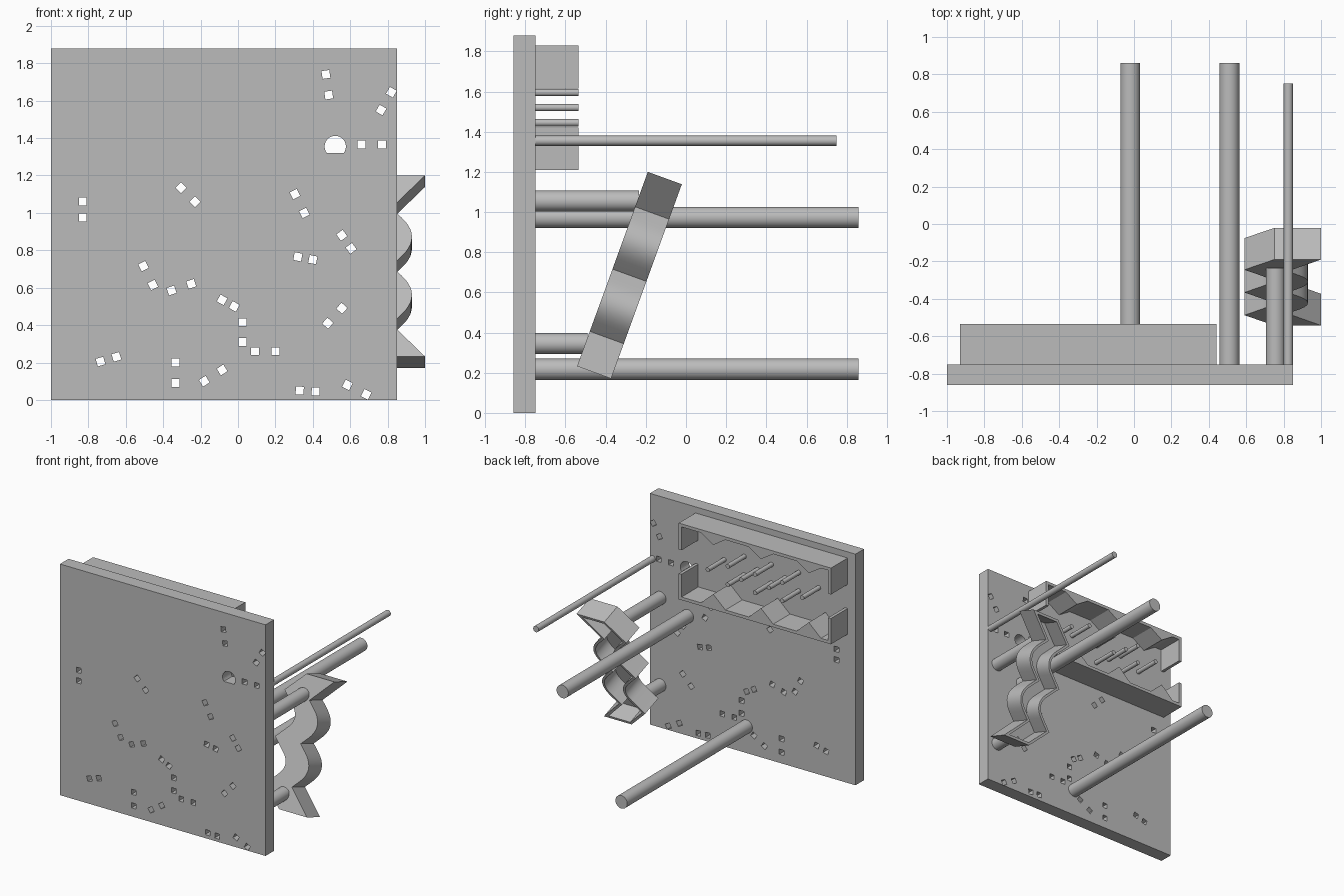
import bpy, bmesh, math
from mathutils import Vector, Matrix

cube = bpy.data.objects.get("Cube")
if cube:
    bpy.data.objects.remove(cube, do_unlink=True)

grey = bpy.data.materials.new("plain grey")
grey.use_nodes = True
shade = (0.5, 0.5, 0.5, 1)
grey.diffuse_color = shade
grey.node_tree.nodes["Principled BSDF"].inputs["Base Color"].default_value = shade

PLATE_FRONT, PLATE_BACK = -0.86, -0.75
TRAY_BACK = -0.535


def make_object(name, bm):
    """Turn a bmesh into a grey object with sharp edges kept."""
    bmesh.ops.recalc_face_normals(bm, faces=bm.faces)
    mesh = bpy.data.meshes.new(name)
    bm.to_mesh(mesh)
    bm.free()
    mesh.materials.append(grey)
    obj = bpy.data.objects.new(name, mesh)
    bpy.context.collection.objects.link(obj)
    return obj


def smooth(obj):
    bpy.ops.object.select_all(action="DESELECT")
    obj.select_set(True)
    bpy.context.view_layer.objects.active = obj
    bpy.ops.object.shade_smooth_by_angle()


def extrude_profile(bm, points, direction):
    """Extrude a closed outline; return the face at the far end."""
    face = bm.faces.new([bm.verts.new(p) for p in points])
    result = bmesh.ops.extrude_face_region(bm, geom=[face], use_keep_orig=True)
    verts = [g for g in result["geom"] if isinstance(g, bmesh.types.BMVert)]
    far = [g for g in result["geom"] if isinstance(g, bmesh.types.BMFace)][0]
    bmesh.ops.translate(bm, verts=verts, vec=direction)
    return far


def prism(bm, outline, y_start, y_end):
    """Extrude an x, z outline along y."""
    points = [(x, y_start, z) for x, z in outline]
    return extrude_profile(bm, points, Vector((0, y_end - y_start, 0)))


def rod(name, x, z, radius, y_end, sides=32):
    bm = bmesh.new()
    y_start = PLATE_BACK - 0.01
    turn = Matrix.Rotation(math.pi / 2, 4, "X")
    place = Matrix.Translation((x, (y_start + y_end) / 2, z)) @ turn
    bmesh.ops.create_cone(bm, cap_ends=True, segments=sides, radius1=radius,
                          radius2=radius, depth=y_end - y_start, matrix=place)
    smooth(make_object(name, bm))


# Back plate
bm = bmesh.new()
prism(bm, [(-1, 0), (0.85, 0), (0.85, 1.88), (-1, 1.88)], PLATE_FRONT, PLATE_BACK)
plate = make_object("back_plate", bm)

# Square wire holes: each row is a pair of holes, in hundredths of a unit
hole_pairs = [
    (47, 174, 48.5, 163), (82, 164.5, 76.5, 155), (66, 136.5, 77, 136.5),
    (-83, 106, -83, 97.5), (-30.5, 113.5, -23, 106), (30.5, 110, 35.5, 100),
    (55.5, 88, 60.5, 81), (32, 76.5, 40, 75), (-50.5, 71.5, -45.5, 61.5),
    (-35.5, 58.5, -25, 62), (-8.5, 53.5, -2, 50), (2.5, 41.5, 2.5, 31),
    (9, 26, 20, 26), (55.5, 49, 48, 41), (-73.5, 20.5, -65, 23),
    (-33.5, 20, -33.5, 9), (-18, 10, -8.5, 16), (33, 5, 41.5, 4.5),
    (58.5, 8, 68.5, 3),
]
HOLE = 0.021
cut = bmesh.new()
for pair in hole_pairs:
    first, second = Vector(pair[:2]) / 100, Vector(pair[2:]) / 100
    along = (second - first).normalized() * HOLE
    across = Vector((-along.y, along.x))
    for c in (first, second):
        square = [c - along - across, c + along - across,
                  c + along + across, c - along + across]
        prism(cut, square, PLATE_FRONT - 0.1, PLATE_BACK + 0.1)

# D-shaped hole with a flat bottom
radius, drop = 0.057, math.asin(0.035 / 0.057)
arc = []
for i in range(25):
    angle = -drop + (math.pi + 2 * drop) * i / 24
    arc.append((0.52 + radius * math.cos(angle), 1.355 + radius * math.sin(angle)))
prism(cut, arc, PLATE_FRONT - 0.1, PLATE_BACK + 0.1)
cutter = make_object("hole_cutter", cut)
cutter.hide_render = True
cutter.hide_viewport = True
boolean = plate.modifiers.new("holes", "BOOLEAN")
boolean.operation = "DIFFERENCE"
boolean.solver = "EXACT"
boolean.object = cutter

# Bake the holes and drop the cutter
bpy.context.view_layer.update()
graph = bpy.context.evaluated_depsgraph_get()
holed = bpy.data.meshes.new_from_object(plate.evaluated_get(graph))
plate.modifiers.clear()
plate.data = holed
bpy.data.objects.remove(cutter, do_unlink=True)

# Long and short rods
rod("long_rod_lower", -0.02, 0.217, 0.053, 0.86)
rod("long_rod_upper", 0.51, 0.973, 0.053, 0.86)
rod("thin_rod", 0.825, 1.355, 0.025, 0.75)
rod("short_rod_upper", 0.757, 1.055, 0.052, -0.235)
rod("short_rod_lower", 0.757, 0.345, 0.052, -0.49)


# Two C-shaped halves of the rear frame, with triangular ridges inside
def frame_half(name, outer, tip, ridge):
    left, right, wall = -0.93, 0.44, 0.025
    inward = 1 if tip > outer else -1
    inner = outer + inward * wall
    outline = [(left, outer), (right, outer), (right, tip),
               (right - wall, tip), (right - wall, inner)]
    for x in (0.13, -0.30, -0.73):
        outline += [(x + 0.11, inner), (x, inner + inward * ridge), (x - 0.11, inner)]
    outline += [(left + wall, inner), (left + wall, tip), (left, tip)]
    bm = bmesh.new()
    prism(bm, outline, PLATE_BACK - 0.005, TRAY_BACK)
    make_object(name, bm)


frame_half("frame_upper", 1.83, 1.615, 0.07)
frame_half("frame_lower", 1.21, 1.42, 0.10)

# Staggered pegs inside the frame
peg_rows = {1.595: (0, -0.245, -0.49), 1.52: (0.18, -0.12, -0.37, -0.67),
            1.445: (0, -0.245, -0.49)}
for z, row in peg_rows.items():
    for x in row:
        rod("peg", x, z, 0.018, TRAY_BACK, 16)


# Tilted wavy channel: outline in x and distance down its slope
def rounded_peak(a, b, apex_x, soften):
    """Curve that rounds the corner between two valleys."""
    apex = Vector((apex_x, (a[1] + b[1]) / 2))
    share = soften / abs(apex_x - a[0])
    start, end = apex.lerp(Vector(a), share), apex.lerp(Vector(b), share)
    steps = [i / 10 for i in range(11)]
    return [start.lerp(apex, t).lerp(apex.lerp(end, t), t) for t in steps]


def wavy_side(valleys, apex_x, soften):
    points = [valleys[0]]
    for a, b in zip(valleys, valleys[1:]):
        points += rounded_peak(a, b, apex_x, soften) + [b]
    return points


LENGTH = 1.03
right_side = wavy_side([(0.82, s) for s in (0.185, 0.515, 0.845)], 0.985, 0.11)
left_side = wavy_side([(0.59, s) for s in (0.87, 0.515, 0.16)], 0.765, 0.08)
outline = ([(1, 0)] + right_side + [(1, LENGTH), (0.75, LENGTH)]
           + left_side + [(0.75, 0)])
tilt = math.radians(20)
down = Vector((0, -math.sin(tilt), -math.cos(tilt)))
back = Vector((0, math.cos(tilt), -math.sin(tilt)))
points = [Vector((x, -0.19, 1.2)) + down * s for x, s in outline]
bm = bmesh.new()
opening = extrude_profile(bm, points, back * 0.18)
bmesh.ops.recalc_face_normals(bm, faces=bm.faces)
# Hollow the channel from behind
bmesh.ops.inset_individual(bm, faces=[opening], thickness=0.02, use_even_offset=True)
floor = bmesh.ops.extrude_face_region(bm, geom=[opening])["geom"]
bmesh.ops.translate(bm, vec=back * -0.155,
                    verts=[g for g in floor if isinstance(g, bmesh.types.BMVert)])
if opening.is_valid:
    bmesh.ops.delete(bm, geom=[opening], context="FACES_ONLY")
smooth(make_object("wavy_channel", bm))
